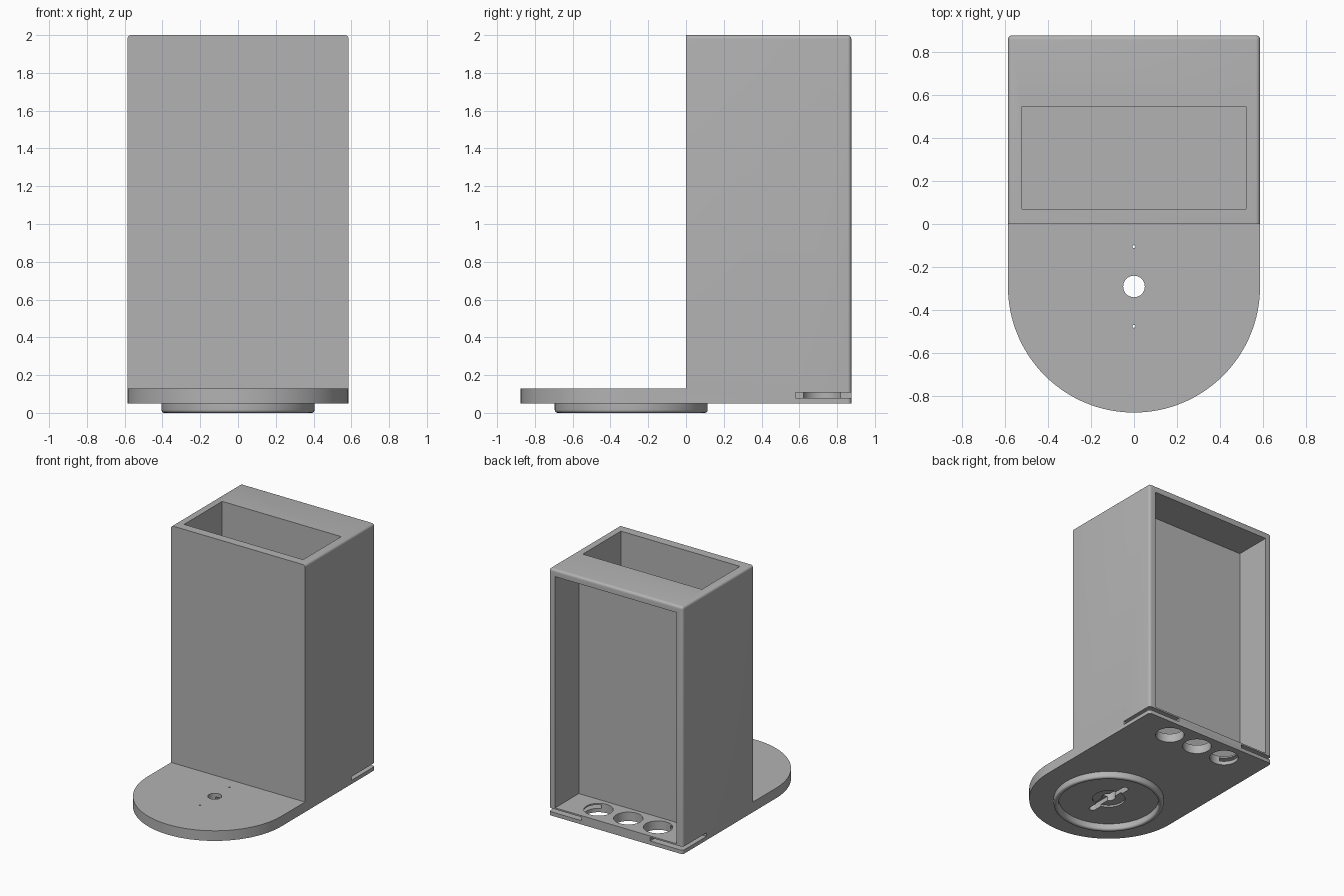
import bpy, bmesh, math
from mathutils import Vector

old = bpy.data.objects.get("Cube")
if old:
    bpy.data.objects.remove(old, do_unlink=True)

HALF, DEPTH, BOTTOM, PLATE, TOP = 0.585, 0.875, 0.05, 0.13, 2.0
DISC_Y = HALF - DEPTH          # centre of the rounded foot

grey = bpy.data.materials.new("plain_grey")
grey.use_nodes = True
grey.diffuse_color = (0.45, 0.45, 0.45, 1)
grey.node_tree.nodes["Principled BSDF"].inputs["Base Color"].default_value = grey.diffuse_color


def add_object(name, bm):
    bmesh.ops.recalc_face_normals(bm, faces=bm.faces)
    mesh = bpy.data.meshes.new(name)
    bm.to_mesh(mesh)
    bm.free()
    mesh.materials.append(grey)
    ob = bpy.data.objects.new(name, mesh)
    bpy.context.collection.objects.link(ob)
    return ob


def prism(bm, outline, z0, z1):
    """Extrude a flat outline from z0 up to z1."""
    face = bm.faces.new([bm.verts.new((x, y, z0)) for x, y in outline])
    geom = bmesh.ops.extrude_face_region(bm, geom=[face])["geom"]
    bmesh.ops.translate(bm, vec=(0, 0, z1 - z0),
                        verts=[v for v in geom if isinstance(v, bmesh.types.BMVert)])


def arc(x, y, r, start, end, n):
    steps = [math.radians(start + (end - start) * i / n) for i in range(n + 1)]
    return [(x + r * math.cos(a), y + r * math.sin(a)) for a in steps]


def circle(x, y, r, n=48):
    return arc(x, y, r, 0, 360, n)[:-1]


def rect(x0, x1, y0, y1):
    return [(x0, y0), (x1, y0), (x1, y1), (x0, y1)]


def smooth(ob):
    bpy.ops.object.select_all(action='DESELECT')
    ob.select_set(True)
    bpy.context.view_layer.objects.active = ob
    bpy.ops.object.shade_smooth_by_angle(angle=math.radians(35))


# Foot and tower: one D-shaped plate with its rear part pulled up
bm = bmesh.new()
outline = arc(0, DISC_Y, HALF, 180, 360, 64) + [(HALF, DEPTH), (-HALF, DEPTH)]
prism(bm, outline, BOTTOM, PLATE)
bmesh.ops.bisect_plane(bm, geom=bm.verts[:] + bm.edges[:] + bm.faces[:],
                       plane_co=(0, 0, 0), plane_no=(0, 1, 0))
bmesh.ops.recalc_face_normals(bm, faces=bm.faces)
rear = [f for f in bm.faces if f.normal.z > 0.9 and f.calc_center_median().y > 0]
geom = bmesh.ops.extrude_face_region(bm, geom=rear)["geom"]
bmesh.ops.delete(bm, geom=rear, context='FACES_ONLY')
bmesh.ops.translate(bm, vec=(0, 0, TOP - PLATE),
                    verts=[v for v in geom if isinstance(v, bmesh.types.BMVert)])
bmesh.ops.dissolve_limit(bm, angle_limit=math.radians(1), verts=bm.verts, edges=bm.edges)


def is_rounded(edge):
    a, b = (v.co for v in edge.verts)
    mid = (a + b) / 2
    upper = mid.z > TOP - 0.01 and mid.y > 0.01
    rear_corner = mid.y > DEPTH - 0.01 and abs(a.z - b.z) > 0.01
    return upper or rear_corner


bmesh.ops.bevel(bm, geom=[e for e in bm.edges if is_rounded(e)], offset=0.02,
                offset_type='OFFSET', segments=5, profile=0.5, affect='EDGES')
tower = add_object("tower_and_foot", bm)

# Hollows and holes as (name, outline, z0, z1)
cuts = [
    ("top_pocket", rect(-0.52, 0.52, 0.07, 0.545), PLATE, 2.1),
    ("back_recess", rect(-0.53, 0.53, 0.58, 1.0), 0.12, 1.945),
    ("centre_hole", circle(0, DISC_Y, 0.05), 0, 0.2),
    ("counterbore", circle(0, DISC_Y, 0.12), 0, 0.065),
    ("screw_slot", arc(0, DISC_Y + 0.185, 0.025, 0, 180, 12)
     + arc(0, DISC_Y - 0.185, 0.025, 180, 360, 12), 0, 0.1),
]
cuts += [("floor_hole", circle(x, 0.72, 0.105), 0, 0.2) for x in (-0.26, 0, 0.26)]
cuts += [("screw_hole", circle(0, DISC_Y + s * 0.185, 0.007, 12), 0, 0.2) for s in (-1, 1)]
cuts += [("corner_slot", rect(min(s * 0.3, s), max(s * 0.3, s), 0.58, 1.0), 0.08, 0.108)
         for s in (-1, 1)]

for name, shape, z0, z1 in cuts:
    bm = bmesh.new()
    prism(bm, shape, z0, z1)
    cutter = add_object(name + "_cutter", bm)
    cutter.hide_render = True
    mod = tower.modifiers.new(name, 'BOOLEAN')
    mod.operation = 'DIFFERENCE'
    mod.solver = 'EXACT'
    mod.object = cutter
    bpy.context.view_layer.objects.active = tower
    bpy.ops.object.modifier_apply(modifier=mod.name)
    bpy.data.objects.remove(cutter, do_unlink=True)
smooth(tower)

# Rounded lip under the foot: a profile spun round the disc centre
bm = bmesh.new()
inner, outer, r = 0.368, 0.405, 0.016
profile = [(inner, 0.055)] + arc(inner + r, r, r, 180, 270, 5)
profile += arc(outer - r, r, r, 270, 360, 5) + [(outer, 0.055)]
verts = [bm.verts.new((x, DISC_Y, z)) for x, z in profile]
edges = [bm.edges.new(pair) for pair in zip(verts, verts[1:] + verts[:1])]
bmesh.ops.spin(bm, geom=verts + edges, cent=Vector((0, DISC_Y, 0)), axis=(0, 0, 1),
               angle=2 * math.pi, steps=72, use_merge=True)
bmesh.ops.remove_doubles(bm, verts=bm.verts, dist=0.0005)
smooth(add_object("bottom_lip", bm))
